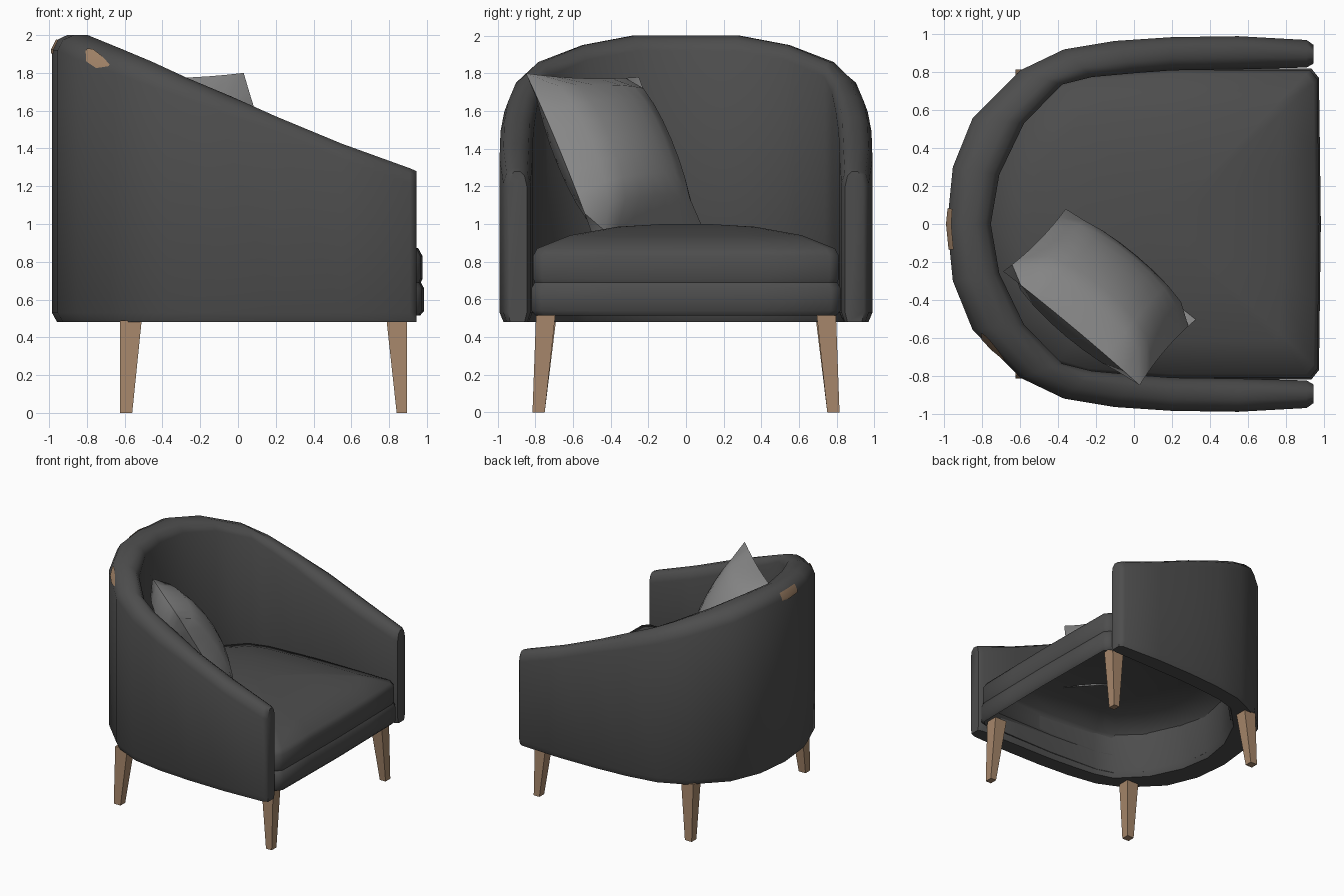
import bpy, bmesh, math
from mathutils import Vector

if "Cube" in bpy.data.objects:
    bpy.data.objects.remove(bpy.data.objects["Cube"])


def material(name, rgb):
    m = bpy.data.materials.new(name)
    m.diffuse_color = (*rgb, 1)
    m.use_nodes = True
    m.node_tree.nodes["Principled BSDF"].inputs["Base Color"].default_value = m.diffuse_color
    return m


DARK = material("charcoal fabric", (0.075, 0.075, 0.075))
GREY = material("grey fabric", (0.25, 0.25, 0.25))
WOOD = material("light wood", (0.38, 0.24, 0.145))


def make(name, verts, faces, mat, angle=40, recalc=True):
    me = bpy.data.meshes.new(name)
    me.from_pydata([tuple(v) for v in verts], [], faces)
    bm = bmesh.new()
    bm.from_mesh(me)
    bmesh.ops.remove_doubles(bm, verts=bm.verts, dist=0.0005)
    if recalc:
        bmesh.ops.recalc_face_normals(bm, faces=bm.faces)
    bm.to_mesh(me)
    bm.free()
    me.materials.append(mat)
    ob = bpy.data.objects.new(name, me)
    bpy.context.collection.objects.link(ob)
    bpy.ops.object.select_all(action='DESELECT')
    ob.select_set(True)
    bpy.context.view_layer.objects.active = ob
    if angle:
        bpy.ops.object.shade_smooth_by_angle(angle=math.radians(angle))
    return ob


def loft(name, rings, mat, angle=40, cap_start=True, cap_end=True):
    """Skin a list of equal closed rings, with optional end caps."""
    n = len(rings[0])
    faces = [(i * n + j, i * n + (j + 1) % n, (i + 1) * n + (j + 1) % n, (i + 1) * n + j)
             for i in range(len(rings) - 1) for j in range(n)]
    if cap_start:
        faces.append(tuple(reversed(range(n))))
    if cap_end:
        faces.append(tuple(range((len(rings) - 1) * n, len(rings) * n)))
    return make(name, [v for r in rings for v in r], faces, mat, angle, cap_start and cap_end)


# Half of the wraparound back: outer x, y, inner x, y, top height
STATIONS = [
    (-0.985, 0.00, -0.755, 0.00, 2.00),
    (-0.955, 0.30, -0.71, 0.26, 2.00),
    (-0.85, 0.56, -0.58, 0.53, 1.95),
    (-0.60, 0.81, -0.38, 0.735, 1.86),
    (-0.37, 0.92, -0.22, 0.775, 1.775),
    (-0.10, 0.965, 0.00, 0.795, 1.675),
    (0.20, 0.985, 0.20, 0.81, 1.57),
    (0.55, 0.99, 0.55, 0.815, 1.425),
    (0.91, 0.97, 0.91, 0.825, 1.295),
    (0.945, 0.945, 0.945, 0.845, 1.28),
]


def station(s):
    """Station at a signed position along the back; negative is the -y side."""
    a = min(int(abs(s)), len(STATIONS) - 2)
    f = abs(s) - a
    ox, oy, ix, iy, h = [p + (q - p) * f for p, q in zip(STATIONS[a], STATIONS[a + 1])]
    k = -1 if s < 0 else 1
    return Vector((ox, oy * k, 0)), Vector((ix, iy * k, 0)), h


# Wraparound back and arms
rings = []
for s in range(-9, 10):
    o, i, h = station(s)
    prof = [(0.12, 0.48), (0, 0.53), (0, h - 0.08), (0.12, h - 0.025), (0.35, h), (0.65, h),
            (0.88, h - 0.025), (1, h - 0.08), (1, 0.53), (0.88, 0.48)]
    rings.append([o.lerp(i, t) + Vector((0, 0, z)) for t, z in prof])
loft("back_and_arms", rings, DARK, 55)


# Patches of the wooden frame showing on the outside of the back
def patch(name, cols):
    verts = []
    for s, drops in cols:
        o, i, h = station(s)
        out = (o - i).normalized() * 0.006 + Vector((0, 0, 0.003))
        for d in drops:
            t = 0.12 * max(0, (0.08 - d) / 0.055)
            verts.append(o.lerp(i, t) + Vector((0, 0, h - d)) + out)
    faces = [(3 * c + r, 3 * c + r + 1, 3 * c + r + 4, 3 * c + r + 3)
             for c in range(len(cols) - 1) for r in range(2)]
    ob = make(name, verts, faces, WOOD)
    # face outward
    if sum((p.normal.dot(p.center - Vector((0, 0, p.center.z))) for p in ob.data.polygons)) < 0:
        ob.data.flip_normals()


patch("frame_patch_side", [(-2.08, (0.03, 0.027, 0.015)), (-2.2, (0.075, 0.06, 0.01)),
                           (-2.42, (0.09, 0.075, 0.025)), (-2.64, (0.06, 0.055, 0.05))])
patch("frame_patch_rear", [(-0.45, (0.10, 0.08, 0.03)), (0, (0.10, 0.08, 0.025)),
                           (0.27, (0.09, 0.08, 0.03))])

# Seat outline, mirrored across y
HALF = [(0.975, 0.77), (0.935, 0.82), (0.2, 0.82), (-0.25, 0.79), (-0.42, 0.74),
        (-0.62, 0.53), (-0.74, 0.30)]
OUTLINE = [(0.98, 0.4)] + HALF + [(-0.78, 0)] + [(x, -y) for x, y in reversed(HALF)] \
    + [(0.98, -0.4), (0.985, 0)]
CX = 0.15


def seat_ring(scale, z):
    return [Vector((CX + (x - CX) * scale, y * scale, z)) for x, y in OUTLINE]


# Seat, hollow underneath: a front rail band and a domed cushion above it
loft("seat_rail", [seat_ring(0.975, 0.515), seat_ring(1, 0.54), seat_ring(1, 0.66),
                   seat_ring(0.98, 0.69)], DARK, 50, False, False)
loft("seat_cushion", [seat_ring(0.975, 0.68), seat_ring(0.99, 0.71), seat_ring(0.99, 0.83),
                      seat_ring(0.965, 0.87), seat_ring(0.75, 0.94), seat_ring(0.45, 0.985),
                      seat_ring(0.15, 1.0)], DARK, 50, False, True)

# Tapered legs: x range at top, x range at foot, top height
for label, top, foot, z_top in (("front", (0.78, 0.895), (0.84, 0.895), 0.55),
                                ("rear", (-0.625, -0.51), (-0.625, -0.56), 0.49)):
    for side, k in (("left", -1), ("right", 1)):
        def square(xr, y0, y1, z):
            return [Vector((x, y * k, z)) for x, y in
                    ((xr[0], y0), (xr[1], y0), (xr[1], y1), (xr[0], y1))]
        loft(f"{label}_leg_{side}", [square(foot, 0.75, 0.815, 0),
                                     square(top, 0.69, 0.795, z_top)], WOOD, 0)

# Throw pillow leaning in the corner
A, B, C, D = (Vector(v) for v in ((0.03, -0.85, 1.80), (-0.69, -0.25, 1.78),
                                  (-0.36, 0.08, 1.0), (0.33, -0.50, 0.95)))
normal = (B - A).cross(D - A).normalized()
N = 8
verts, faces = [], []
for sign in (1, -1):
    base = len(verts)
    for a in range(N + 1):
        for b in range(N + 1):
            u, v = 2 * a / N - 1, 2 * b / N - 1
            pu, pv = u * (1 - 0.04 * (1 - v * v)), v * (1 - 0.04 * (1 - u * u))
            p = A.lerp(B, (pu + 1) / 2).lerp(D.lerp(C, (pu + 1) / 2), (pv + 1) / 2)
            puff = 0.2 * ((1 - u * u) * (1 - v * v)) ** 0.5
            verts.append(p + normal * sign * puff)
    for a in range(N):
        for b in range(N):
            q = base + a * (N + 1) + b
            faces.append((q, q + 1, q + N + 2, q + N + 1))
make("throw_pillow", verts, faces, GREY, 60)
